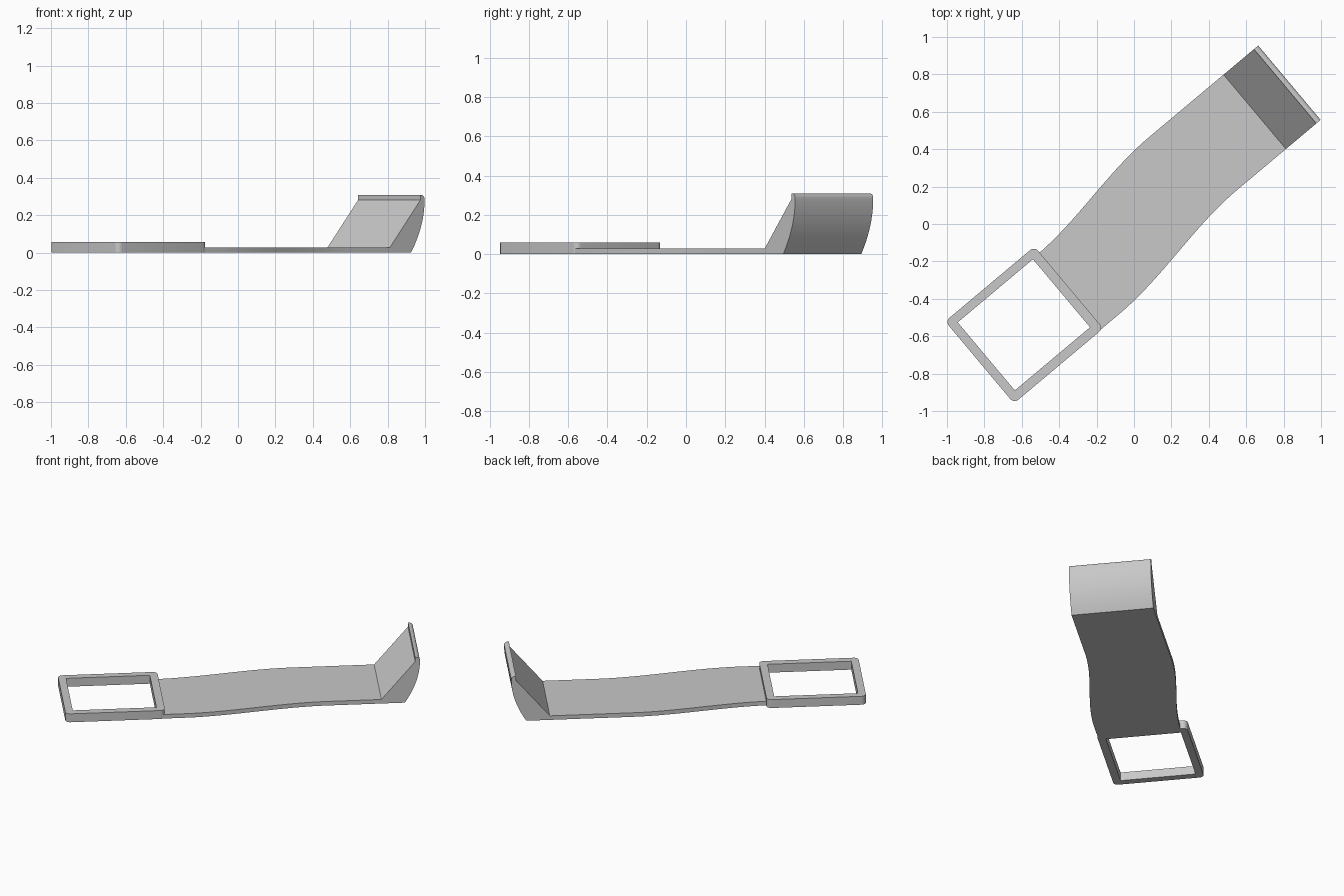
import bpy, bmesh, math
from mathutils import Matrix

cube = bpy.data.objects.get("Cube")
if cube:
    bpy.data.objects.remove(cube)

grey = bpy.data.materials.new("light_grey")
grey.use_nodes = True
colour = (0.58, 0.58, 0.58, 1)
grey.diffuse_color = colour
grey.node_tree.nodes["Principled BSDF"].inputs["Base Color"].default_value = colour

# The whole strap is built along x, then turned about z
TURN = Matrix.Rotation(math.radians(40), 4, "Z")
THICK = 0.028


def finish(name, bm):
    bmesh.ops.recalc_face_normals(bm, faces=bm.faces)
    bm.transform(TURN)
    mesh = bpy.data.meshes.new(name)
    bm.to_mesh(mesh)
    bm.free()
    mesh.materials.append(grey)
    obj = bpy.data.objects.new(name, mesh)
    bpy.context.collection.objects.link(obj)
    bpy.ops.object.select_all(action="DESELECT")
    obj.select_set(True)
    bpy.context.view_layer.objects.active = obj
    bpy.ops.object.shade_smooth_by_angle(angle=math.radians(30))


def prism(name, points, offset):
    """Extrude a closed 3D outline by an offset."""
    bm = bmesh.new()
    face = bm.faces.new([bm.verts.new(p) for p in points])
    result = bmesh.ops.extrude_face_region(bm, geom=[face], use_keep_orig=True)
    moved = [g for g in result["geom"] if isinstance(g, bmesh.types.BMVert)]
    bmesh.ops.translate(bm, verts=moved, vec=offset)
    finish(name, bm)


def rounded_loop(x0, x1, y0, y1, r, steps=6):
    """Rectangle outline with the same number of points at each corner."""
    corners = [(x1, y1, -1, -1), (x0, y1, 1, -1), (x0, y0, 1, 1), (x1, y0, -1, 1)]
    loop = []
    for i, (x, y, sx, sy) in enumerate(corners):
        for k in range(steps + 1):
            a = math.pi / 2 * (i + k / steps)
            loop.append((x + r * (sx + math.cos(a)), y + r * (sy + math.sin(a))))
    return loop


# Raised rectangular loop: rounded outside, sharp window
bm = bmesh.new()
rings = []
outer = rounded_loop(-1.108, -0.485, -0.322, 0.25, 0.03)
inner = rounded_loop(-1.06, -0.535, -0.272, 0.203, 0)
for outline, z in ((outer, 0), (outer, 0.058), (inner, 0.058), (inner, 0)):
    rings.append([bm.verts.new((x, y, z)) for x, y in outline])
n = len(outer)
for a, b in zip(rings, rings[1:] + rings[:1]):
    for i in range(n):
        j = (i + 1) % n
        bm.faces.new((a[i], a[j], b[j], b[i]))
bmesh.ops.remove_doubles(bm, verts=bm.verts, dist=0.0001)
finish("buckle_frame", bm)


# Flat strap with a gentle sideways S bend
def bend(x, start, end, low, high):
    t = min(1, max(0, (x - start) / (end - start)))
    return low + (high - low) * t * t * (3 - 2 * t)


STEPS = 40
xs = [-0.51 + (0.88 + 0.51) * i / STEPS for i in range(STEPS + 1)]
right_edge = [(x, bend(x, -0.37, 0.54, -0.318, -0.215), 0) for x in xs]
left_edge = [(x, bend(x, -0.51, 0.36, 0.207, 0.304), 0) for x in xs]
prism("strap", right_edge + left_edge[::-1], (0, 0, THICK))

# Upturned end: sloping inside, curved outside, rounded top
profile = [(0.88, 0), (0.88, THICK), (1.092, 0.28), (1.092, 0.308)]
for k in range(7):
    a = math.pi / 2 * (1 - k / 6)
    profile.append((1.1 + 0.022 * math.cos(a), 0.286 + 0.022 * math.sin(a)))
for k in range(1, 15):
    z = 0.286 * (1 - k / 14)
    profile.append((1.122 - 0.095 * (1 - z / 0.286) ** 2, z))
prism("upturned_end", [(x, -0.215, z) for x, z in profile], (0, 0.519, 0))
